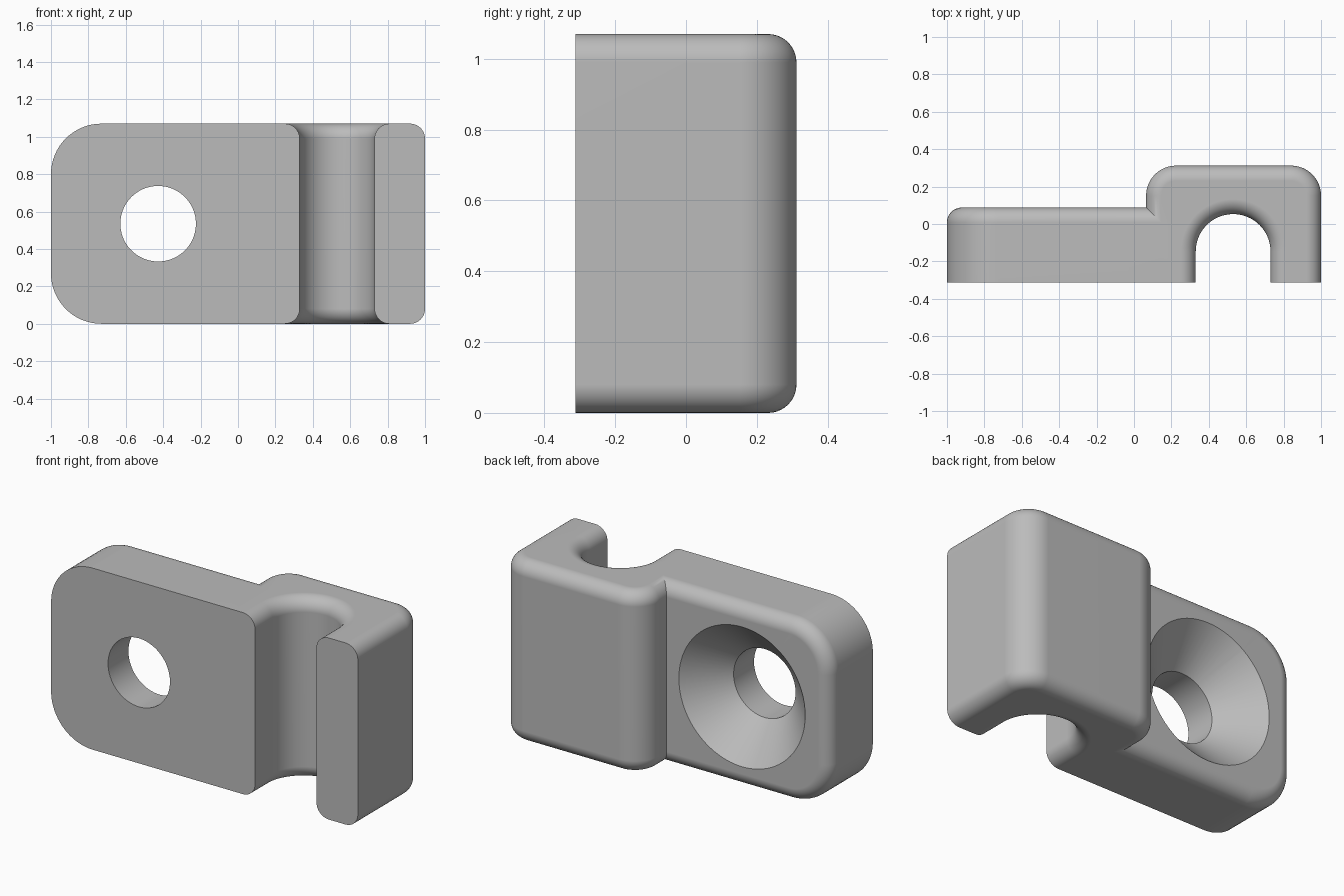
import bpy, bmesh
from math import sin, cos, pi, radians

cube = bpy.data.objects.get("Cube")
if cube:
    bpy.data.objects.remove(cube, do_unlink=True)

HEIGHT, FRONT, BACK, PLATE_BACK = 1.07, -0.312, 0.312, 0.088
FILLET, CORNER, PLATE_CORNER = 0.08, 0.16, 0.27
LEFT_WALL = 0.065
SLOT_X, SLOT_Y, HOLE_X, HOLE_R = 0.53, -0.147, -0.427, 0.202

grey = bpy.data.materials.new("light_grey")
grey.use_nodes = True
grey.diffuse_color = (0.5, 0.5, 0.5, 1)
grey.node_tree.nodes["Principled BSDF"].inputs["Base Color"].default_value = (0.5, 0.5, 0.5, 1)


def arc(cx, cy, r, start, end, n=16):
    angles = [radians(start + (end - start) * i / n) for i in range(n + 1)]
    return [(cx + r * cos(a), cy + r * sin(a)) for a in angles]


def loft(name, outline, levels, along_y=False):
    """Stack outline(offset) at each (level, offset) and cap both ends."""
    bm = bmesh.new()
    rings = []
    for level, offset in levels:
        rings.append([bm.verts.new((u, level, v) if along_y else (u, v, level))
                      for u, v in outline(offset)])
    for low, high in zip(rings, rings[1:]):
        for i in range(len(low)):
            j = (i + 1) % len(low)
            bm.faces.new((low[i], low[j], high[j], high[i]))
    bm.faces.new(rings[0])
    bm.faces.new(rings[-1])
    bmesh.ops.recalc_face_normals(bm, faces=bm.faces)
    mesh = bpy.data.meshes.new(name)
    bm.to_mesh(mesh)
    bm.free()
    mesh.materials.append(grey)
    obj = bpy.data.objects.new(name, mesh)
    bpy.context.collection.objects.link(obj)
    return obj


def fillet_levels(top, n=10):
    """Quarter-round inset that grows from zero to FILLET at the given level."""
    steps = [pi / 2 * i / n for i in range(n + 1)]
    return [(top - FILLET * (1 - sin(a)), FILLET * (1 - cos(a))) for a in steps]


def combine(target, tool, operation):
    mod = target.modifiers.new(operation.lower(), 'BOOLEAN')
    mod.operation, mod.solver, mod.object = operation, 'EXACT', tool
    bpy.context.view_layer.objects.active = target
    bpy.ops.object.modifier_apply(modifier=mod.name)
    bpy.data.objects.remove(tool, do_unlink=True)


def block_outline(d):
    y = BACK - CORNER
    return ([(1 - d, FRONT)] + arc(1 - CORNER, y, CORNER - d, 0, 90)
            + arc(LEFT_WALL + CORNER, y, CORNER - d, 90, 180) + [(LEFT_WALL + d, FRONT)])


def plate_outline(d):
    x, r = PLATE_CORNER - 1, PLATE_CORNER
    return ([(0.2, HEIGHT - d)] + arc(x, HEIGHT - r, r - d, 90, 180)
            + arc(x, r, r - d, 180, 270) + [(0.2, d)])


def slot_outline(d):
    r = 0.2 + d
    return [(SLOT_X + r, -1)] + arc(SLOT_X, SLOT_Y, r, 0, 180, 40) + [(SLOT_X - r, -1)]


def hole_outline(r):
    return arc(HOLE_X, HEIGHT / 2, r, 0, 360, 72)[:-1]


# Clip block and mounting plate
upper = fillet_levels(HEIGHT)
ends = [(HEIGHT - z, d) for z, d in reversed(upper)] + upper
clip = loft("cable_clip", block_outline, ends)
plate = loft("plate", plate_outline, [(FRONT, 0)] + fillet_levels(PLATE_BACK), True)
combine(clip, plate, 'UNION')

# Cable channel with flared ends
channel = loft("channel_cutter", slot_outline,
               [(-0.2, FILLET)] + ends + [(HEIGHT + 0.2, FILLET)])
combine(clip, channel, 'DIFFERENCE')

# Countersunk screw hole
sink = 0.21
screw = loft("screw_hole_cutter", hole_outline,
             [(-1, HOLE_R), (PLATE_BACK - sink, HOLE_R), (PLATE_BACK, HOLE_R + sink),
              (PLATE_BACK + 0.02, HOLE_R + sink)], True)
combine(clip, screw, 'DIFFERENCE')

# Smooth fillets with flat main faces
bpy.ops.object.select_all(action='DESELECT')
clip.select_set(True)
bpy.context.view_layer.objects.active = clip
bpy.ops.object.shade_smooth_by_angle(angle=radians(25))
weighted = clip.modifiers.new("weighted_normals", 'WEIGHTED_NORMAL')
weighted.keep_sharp = True
